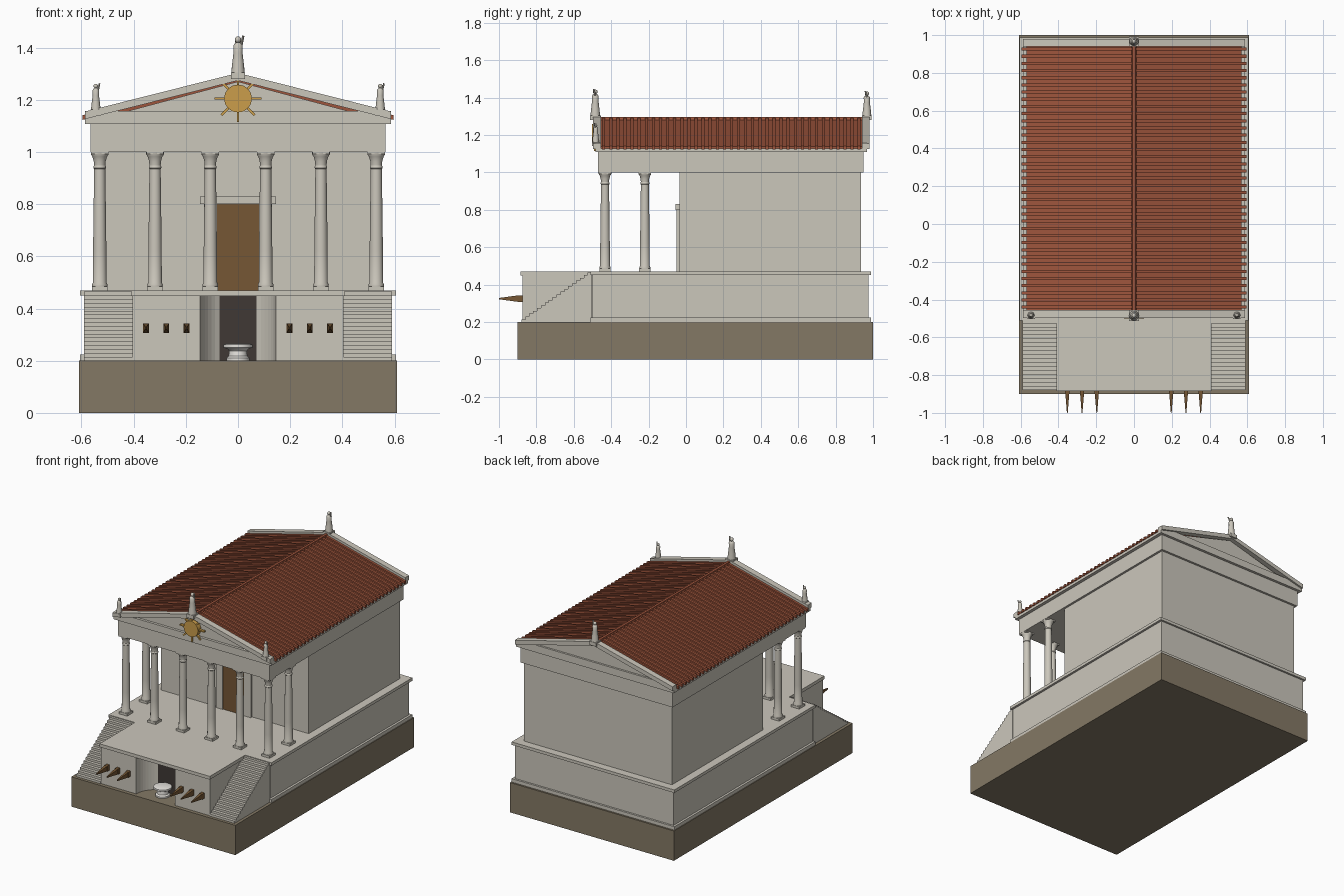
import bpy, bmesh
from math import sin, cos, pi, sqrt
from mathutils import Matrix, Vector

if "Cube" in bpy.data.objects:
    bpy.data.objects.remove(bpy.data.objects["Cube"])


def material(name, rgb):
    m = bpy.data.materials.new(name)
    m.diffuse_color = (*rgb, 1)
    m.use_nodes = True
    m.node_tree.nodes["Principled BSDF"].inputs["Base Color"].default_value = m.diffuse_color
    return m


STONE = material("stone", (.60, .57, .50))
EARTH = material("earth", (.23, .19, .13))
TILE = material("roof_tile", (.34, .09, .045))
WOOD = material("wood", (.18, .095, .035))
DARK = material("dark_recess", (.05, .04, .035))
GOLD = material("gilding", (.60, .34, .07))
MARBLE = material("marble", (.78, .76, .72))


def finish(bm, name, mat, smooth=False):
    bmesh.ops.recalc_face_normals(bm, faces=bm.faces)
    me = bpy.data.meshes.new(name)
    bm.to_mesh(me)
    bm.free()
    ob = bpy.data.objects.new(name, me)
    bpy.context.collection.objects.link(ob)
    me.materials.append(mat)
    if smooth:
        bpy.ops.object.select_all(action='DESELECT')
        ob.select_set(True)
        bpy.context.view_layer.objects.active = ob
        bpy.ops.object.shade_smooth_by_angle(angle=.6)
    return ob


def add_box(bm, x0, x1, y0, y1, z0, z1):
    size = Matrix.Diagonal((x1 - x0, y1 - y0, z1 - z0, 1))
    mid = Matrix.Translation(((x0 + x1) / 2, (y0 + y1) / 2, (z0 + z1) / 2))
    bmesh.ops.create_cube(bm, size=1, matrix=mid @ size)


def box(name, *dims, mat=STONE):
    bm = bmesh.new()
    add_box(bm, *dims)
    return finish(bm, name, mat)


def add_prism(bm, pts, axis, a, b):
    """Extrude a 2D outline along x, y or z from a to b."""
    place = {'x': lambda p, t: (t, p[0], p[1]),
             'y': lambda p, t: (p[0], t, p[1]),
             'z': lambda p, t: (p[0], p[1], t)}[axis]
    lo = [bm.verts.new(place(p, a)) for p in pts]
    hi = [bm.verts.new(place(p, b)) for p in pts]
    bm.faces.new(lo)
    bm.faces.new(hi[::-1])
    for i in range(len(pts)):
        j = (i + 1) % len(pts)
        bm.faces.new((lo[i], lo[j], hi[j], hi[i]))


def prism(name, pts, axis, a, b, mat=STONE):
    bm = bmesh.new()
    add_prism(bm, pts, axis, a, b)
    return finish(bm, name, mat)


def add_lathe(bm, profile, at, n=24):
    rings = [[bm.verts.new((at[0] + r * cos(2 * pi * k / n), at[1] + r * sin(2 * pi * k / n), at[2] + z))
              for k in range(n)] for r, z in profile]
    for a, b in zip(rings, rings[1:]):
        for k in range(n):
            bm.faces.new((a[k], a[(k + 1) % n], b[(k + 1) % n], b[k]))
    bm.faces.new(rings[0])
    bm.faces.new(rings[-1])


def chevron(half, eave, apex, thick):
    return [(-half, eave), (0, apex), (half, eave),
            (half, eave - thick), (0, apex - thick), (-half, eave - thick)]


# Ground block and podium
box("ground_block", -.61, .61, -.9, 1, 0, .2, mat=EARTH)
box("podium_body", -.59, .59, -.5, .975, .2, .45)
box("podium_base_moulding", -.605, .605, -.51, .988, .2, .223)
box("podium_cap", -.605, .605, -.51, .988, .45, .47)

# Front platform with a half-round niche
arc = [(-.145 * cos(pi * i / 24), -.875 + .145 * sin(pi * i / 24)) for i in range(25)]
platform = prism("speaker_platform", [(-.405, -.5), (-.405, -.875)] + arc + [(.405, -.875), (.405, -.5)],
                 'z', .2, .448)
box("platform_cap", -.41, .41, -.885, -.505, .448, .47)
box("niche_back_panel", -.072, .072, -.749, -.72, .2, .448, mat=DARK)

# Round altar in the niche
bm = bmesh.new()
add_lathe(bm, [(.045, 0), (.045, .01), (.036, .018), (.034, .038), (.04, .045),
               (.056, .05), (.056, .062), (.045, .066)], (0, -.80, .2), 32)
finish(bm, "altar", MARBLE, True)

# Ship rams on the platform front
for s in (-1, 1):
    for i in range(3):
        x = s * (.197 + .078 * i)
        bm = bmesh.new()
        add_box(bm, x - .011, x + .011, -.9, -.87, .307, .343)
        tip = Matrix.Translation((x, -.95, .325)) @ Matrix.Diagonal((.6, 1, 1, 1)) @ \
            Matrix.Rotation(pi / 2, 4, 'X') @ Matrix.Rotation(pi / 4, 4, 'Z')
        bmesh.ops.create_cone(bm, cap_ends=True, segments=4, radius1=.024, radius2=.005, depth=.1, matrix=tip)
        finish(bm, "ram", WOOD)

# Two flights of stairs
N = 18
steps = [(-.505, .2), (-.88, .2)]
for i in range(N):
    y = -.88 + .375 * i / N
    z = .2 + .265 * (i + 1) / N
    steps += [(y, z), (y + .375 / N, z)]
for s in (-1, 1):
    prism("stairs", steps, 'x', s * .405, s * .59)

# Hall and doorway
box("hall_walls", -.55, .55, -.035, .935, .47, 1.0)
box("door", -.08, .08, -.045, -.03, .47, .8, mat=WOOD)
for s in (-1, 1):
    box("door_jamb", *sorted((s * .08, s * .13)), -.05, -.03, .47, .8)
box("door_lintel", -.145, .145, -.055, -.03, .8, .83)

# Columns: six in front, two corner ones behind
shaft = [(.029, .014), (.030, .022), (.026, .03), (.0255, .15), (.0215, .465), (.024, .468), (.024, .474),
         (.0215, .478), (.023, .495), (.028, .512), (.034, .521), (.034, .53)]
spots = [(s * x, -.433) for s in (-1, 1) for x in (.106, .318, .53)] + [(-.53, -.22), (.53, -.22)]
for x, y in spots:
    bm = bmesh.new()
    add_lathe(bm, shaft, (x, y, .47))
    add_box(bm, x - .03, x + .03, y - .03, y + .03, .47, .485)
    add_box(bm, x - .033, x + .033, y - .033, y + .033, .992, 1.0)
    finish(bm, "column", STONE, True)

# Entablature and cornices
box("entablature", -.565, .565, -.47, .95, 1.0, 1.108)
box("side_cornice", -.587, .587, -.48, .965, 1.108, 1.127)
for y0, y1 in ((-.485, -.455), (.94, .968)):
    box("end_cornice", -.587, .587, y0, y1, 1.108, 1.157)
for y0, y1 in ((-.497, -.455), (.94, .98)):
    prism("raking_cornice", chevron(.587, 1.155, 1.303, .029), 'y', y0, y1)
prism("gable_core", [(-.56, 1.12), (0, 1.27), (.56, 1.12)], 'y', -.468, .955)

# Tiled roof: flat tiles, cover ribs and ridge
prism("roof_tiles", chevron(.568, 1.138, 1.282, .02), 'y', -.456, .942, TILE)
bm = bmesh.new()
for i in range(37):
    y = -.44 + i * 1.366 / 36
    add_prism(bm, chevron(.596, 1.141, 1.292, .018), 'y', y - .008, y + .008)
finish(bm, "tile_ribs", TILE)
prism("ridge_tile", [(-.012, 1.28), (-.008, 1.295), (.008, 1.295), (.012, 1.28)], 'y', -.456, .942, TILE)

# Sun disc with rays in the front gable
bm = bmesh.new()
disc = Matrix.Translation((0, -.484, 1.205)) @ Matrix.Rotation(pi / 2, 4, 'X')
bmesh.ops.create_cone(bm, cap_ends=True, segments=32, radius1=.053, radius2=.053, depth=.035, matrix=disc)
for i in range(8):
    ray = Matrix.Translation((0, -.484, 1.205)) @ Matrix.Rotation(i * pi / 4, 4, 'Y') @ \
        Matrix.Translation((.065, 0, 0)) @ Matrix.Diagonal((.05, .016, .009, 1))
    bmesh.ops.create_cube(bm, size=1, matrix=ray)
finish(bm, "sun_disc", GOLD, True)


# Standing figures on the gable ends
def figure(x, y, z, h):
    bm = bmesh.new()
    b = .19 * h
    add_box(bm, x - b, x + b, y - b, y + b, z - .02, z + .03 * h)
    add_lathe(bm, [(.18 * h, .02 * h), (.15 * h, .3 * h), (.12 * h, .55 * h), (.125 * h, .74 * h),
                   (.09 * h, .8 * h), (.04 * h, .83 * h)], (x, y, z), 16)
    bmesh.ops.create_uvsphere(bm, u_segments=12, v_segments=8, radius=.085 * h,
                              matrix=Matrix.Translation((x, y, z + .9 * h)))
    a, c = Vector((x + .08 * h, y, z + .74 * h)), Vector((x + .14 * h, y - .06 * h, z + h))
    arm = Matrix.Translation((a + c) / 2) @ (c - a).to_track_quat('Z', 'Y').to_matrix().to_4x4()
    bmesh.ops.create_cone(bm, cap_ends=True, segments=8, radius1=.035 * h, radius2=.03 * h,
                          depth=(c - a).length, matrix=arm)
    finish(bm, "roof_figure", STONE, True)


figure(0, -.485, 1.3, .145)
figure(0, .967, 1.3, .135)
for s in (-1, 1):
    figure(s * .545, -.483, 1.16, .103)
